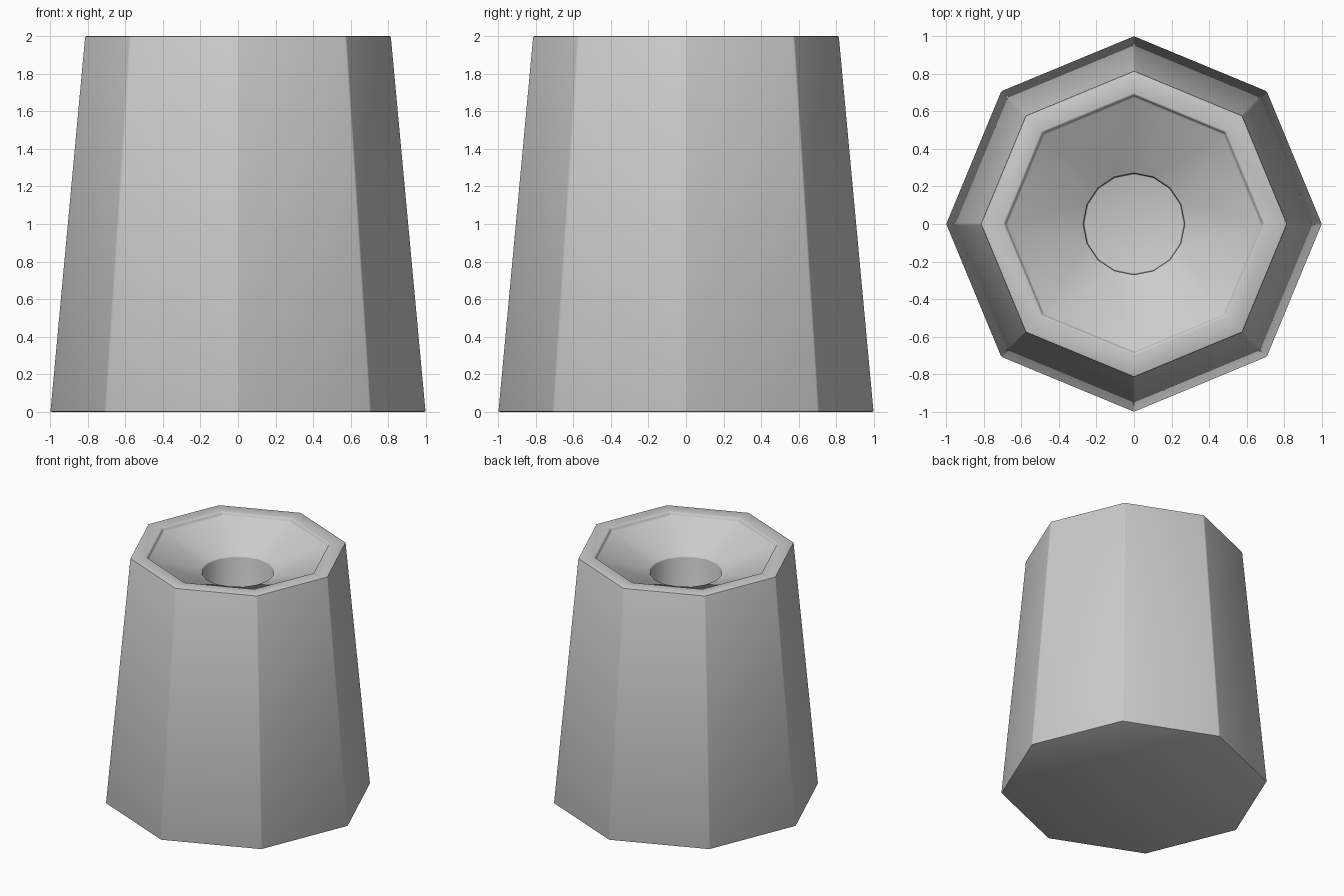
import bpy, bmesh
from math import sin, cos, pi, radians

cube = bpy.data.objects.get("Cube")
if cube:
    bpy.data.objects.remove(cube, do_unlink=True)

# Material
grey = bpy.data.materials.new("plain grey")
grey.use_nodes = True
colour = (0.6, 0.6, 0.6, 1)
grey.diffuse_color = colour
grey.node_tree.nodes["Principled BSDF"].inputs["Base Color"].default_value = colour

bm = bmesh.new()


def ring(sides, radius, z):
    return [bm.verts.new((radius * cos(2 * pi * i / sides),
                          radius * sin(2 * pi * i / sides), z))
            for i in range(sides)]


def bridge(a, b):
    n = len(a)
    for i in range(n):
        j = (i + 1) % n
        bm.faces.new((a[i], a[j], b[j], b[i]))


# Tapered octagonal wall, rim and small step inside the rim
profile = [(1.0, 0.0), (0.815, 2.0), (0.69, 2.0), (0.68, 1.975)]
rings = [ring(8, r, z) for r, z in profile]
for a, b in zip(rings, rings[1:]):
    bridge(a, b)
bm.faces.new(rings[0][::-1])

# Funnel from the octagon down to the round hole
lip = ring(16, 0.27, 1.825)
inner = rings[-1]
for i in range(8):
    j = (i + 1) % 8
    left, mid, right = lip[2 * i], lip[2 * i + 1], lip[2 * j]
    bm.faces.new((inner[i], inner[j], mid))
    bm.faces.new((inner[i], mid, left))
    bm.faces.new((inner[j], right, mid))

# Blind round hole
floor = ring(16, 0.27, 1.3)
bridge(lip, floor)
bm.faces.new(floor)

bmesh.ops.recalc_face_normals(bm, faces=bm.faces)
mesh = bpy.data.meshes.new("tapered_base")
bm.to_mesh(mesh)
bm.free()
mesh.materials.append(grey)
base = bpy.data.objects.new("tapered_base", mesh)
bpy.context.collection.objects.link(base)

# Softened edges
bevel = base.modifiers.new("soft edges", 'BEVEL')
bevel.width = 0.008
bevel.segments = 2
bevel.limit_method = 'ANGLE'
bevel.angle_limit = radians(35)

bpy.context.view_layer.objects.active = base
base.select_set(True)
bpy.ops.object.modifier_apply(modifier=bevel.name)
bpy.ops.object.shade_smooth_by_angle(angle=radians(40))
